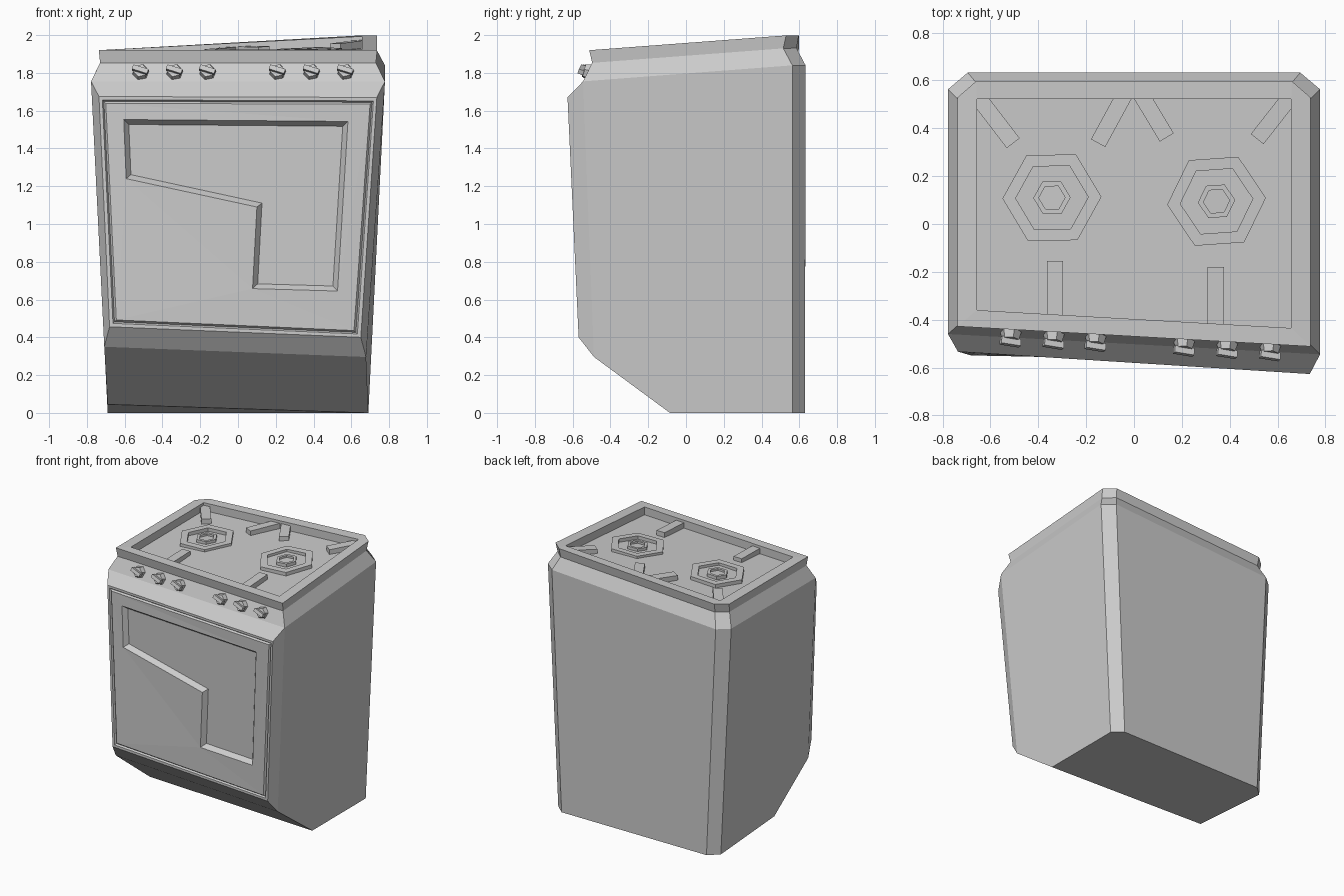
import bpy, bmesh, math
from mathutils import Vector, Matrix

cube = bpy.data.objects.get("Cube")
if cube:
    bpy.data.objects.remove(cube, do_unlink=True)

mat = bpy.data.materials.new("plain_grey")
mat.use_nodes = True
GREY = (0.6, 0.6, 0.6, 1)
mat.diffuse_color = GREY
mat.node_tree.nodes["Principled BSDF"].inputs["Base Color"].default_value = GREY


def finish(bm, name):
    bmesh.ops.recalc_face_normals(bm, faces=bm.faces)
    mesh = bpy.data.meshes.new(name)
    bm.to_mesh(mesh)
    bm.free()
    mesh.materials.append(mat)
    obj = bpy.data.objects.new(name, mesh)
    bpy.context.scene.collection.objects.link(obj)
    return obj


def bridge(bm, a, b):
    n = len(a)
    return [bm.faces.new((a[i], a[(i + 1) % n], b[(i + 1) % n], b[i])) for i in range(n)]


# The cooker is crooked: its top is a twisted plane, and so is its front
def top_z(x, y):
    return 1.92 + 0.08 * (x + 0.74) / 1.48 * max(0, (y + 0.5) / 1.05)


def front_y(x, z):
    u, v = (x + 0.7) / 1.4, (z - 0.42) / 1.25
    left = -0.55 + 0.014 * v
    right = -0.57 - 0.055 * v
    return left + (right - left) * u


def ring(bm, w, front_l, front_r, y_side, y_back, cut, z_of):
    """Six-sided outline with cut back corners, from front left round to the side."""
    pts = [(-w, front_l), (w, front_r), (w, y_side), (w - cut, y_back),
           (-w + cut, y_back), (-w, y_side)]
    return [bm.verts.new((x, y, z_of(x, y))) for x, y in pts]


# Body shell
bm = bmesh.new()
base = ring(bm, 0.69, -0.085, -0.085, 0.563, 0.63, 0.075, lambda x, y: 0.045 if x < 0 and y < 0 else 0)
shoulder = ring(bm, 0.778, -0.46, -0.545, 0.563, 0.633, 0.083,
                lambda x, y: 1.84 if x > 0 and y > 0 else 1.755)
neck = ring(bm, 0.73, -0.418, -0.497, 0.515, 0.585, 0.075, lambda x, y: top_z(x, y) - 0.067)
rim = ring(bm, 0.737, -0.428, -0.512, 0.53, 0.597, 0.077, top_z)
side_l, side_r = bm.verts.new((-0.708, -0.47, 0.35)), bm.verts.new((0.678, -0.487, 0.296))
door = [bm.verts.new((x, front_y(x, z), z))
        for x, z in ((-0.68, 0.456), (0.65, 0.4), (0.735, 1.67), (-0.736, 1.675))]
bm.faces.new(base)
for i in (2, 3, 4):
    bm.faces.new((base[i], base[i + 1], shoulder[i + 1], shoulder[i]))
bm.faces.new((base[1], base[2], shoulder[2], shoulder[1], side_r))
bm.faces.new((base[5], base[0], side_l, shoulder[0], shoulder[5]))
bm.faces.new((side_r, shoulder[1], door[2], door[1]))
bm.faces.new((side_l, door[0], door[3], shoulder[0]))
bm.faces.new((door[3], door[2], shoulder[1], shoulder[0]))
bm.faces.new((base[0], base[1], side_r, side_l))
bm.faces.new((side_l, side_r, door[1], door[0]))
bridge(bm, shoulder, neck)
bridge(bm, neck, rim)

# Sunken hob tray inside the rim
inner = [(-0.657, -0.36), (0.657, -0.435), (0.657, 0.523), (-0.657, 0.523)]
lip = [bm.verts.new((x, y, top_z(x, y))) for x, y in inner]
tray = [bm.verts.new((x, y, top_z(x, y) - 0.06)) for x, y in inner]
bridge(bm, lip, tray)
bm.faces.new(tray)
bm.faces.new((rim[0], rim[1], lip[1], lip[0]))
bm.faces.new((rim[1], rim[2], lip[2], lip[1]))
bm.faces.new((rim[2], rim[3], lip[2]))
bm.faces.new((rim[3], rim[4], lip[3], lip[2]))
bm.faces.new((rim[4], rim[5], lip[3]))
bm.faces.new((rim[5], rim[0], lip[0], lip[3]))


# Door with a shallow groove around it
def door_loop(margin, depth):
    loop = []
    for v, sx, sz in zip(door, (1, -1, -1, 1), (1, 1, -1, -1)):
        x, z = v.co.x + sx * margin, v.co.z + sz * margin
        loop.append(bm.verts.new((x, front_y(x, z) + depth, z)))
    return loop


loops = [door, door_loop(0.018, 0), door_loop(0.026, 0.012), door_loop(0.036, 0)]
for a, b in zip(loops, loops[1:]):
    bridge(bm, a, b)

# Stepped window sunk into the door with sloping edges
window = [Vector(p) for p in ((-0.605, 1.553), (0.582, 1.543), (0.527, 0.645),
                              (0.077, 0.658), (0.1, 1.09), (-0.592, 1.24))]
n, sunk = len(window), []
for i, p in enumerate(window):
    d1 = (p - window[i - 1]).normalized()
    d2 = (window[(i + 1) % n] - p).normalized()
    n1, n2 = Vector((d1.y, -d1.x)), Vector((d2.y, -d2.x))
    sunk.append(p + (n1 + n2) * 0.026 / (1 + n1.dot(n2)))
edge = [bm.verts.new((p.x, front_y(*p), p.y)) for p in window]
glass = [bm.verts.new((p.x, front_y(*p) + 0.035, p.y)) for p in sunk]
bridge(bm, edge, glass)
bm.faces.new(glass)
panel_edges = [bm.edges.get((l[i], l[(i + 1) % len(l)])) for l in (loops[-1], edge) for i in range(len(l))]
bmesh.ops.triangle_fill(bm, use_beauty=True, edges=panel_edges, normal=(0, -1, 0))
finish(bm, "cooker_body")


# Burners: concentric six-sided rings following the tray
def burner(name, cx, cy, turn):
    profile = [(0.207, -0.01), (0.207, 0.03), (0.152, 0.03), (0.152, 0.003), (0.078, 0.003),
               (0.078, 0.03), (0.055, 0.03), (0.055, 0.015)]
    bm = bmesh.new()
    rows = []
    for r, h in profile:
        row = []
        for k in range(6):
            a = math.radians(turn + 60 * k)
            x, y = cx + r * math.cos(a), cy + r * math.sin(a)
            row.append(bm.verts.new((x, y, top_z(x, y) - 0.06 + h)))
        rows.append(row)
    for a, b in zip(rows, rows[1:]):
        bridge(bm, a, b)
    bm.faces.new(rows[-1])
    bm.faces.new(rows[0])
    finish(bm, name)


burner("burner_right", -0.343, 0.11, 1)
burner("burner_left", 0.345, 0.095, 4)


# Pan support bars reaching in from the rim
def bar(name, start, end):
    a, b = Vector(start), Vector(end)
    d = (b - a).normalized()
    s = Vector((-d.y, d.x)) * 0.034
    pts = [a - s, b - s, b + s, a + s]
    bm = bmesh.new()
    low, high = [[bm.verts.new((p.x, p.y, top_z(*p) - 0.06 + h)) for p in pts] for h in (-0.01, 0.04)]
    bm.faces.new(low)
    bm.faces.new(high)
    bridge(bm, low, high)
    finish(bm, name)


bars = [((-0.66, 0.54), (-0.505, 0.338)), ((-0.04, 0.54), (-0.15, 0.338)), ((-0.33, -0.38), (-0.33, -0.155)),
        ((0.03, 0.54), (0.137, 0.362)), ((0.66, 0.54), (0.515, 0.355)), ((0.342, -0.418), (0.342, -0.18))]
for i, (a, b) in enumerate(bars):
    bar(f"support_bar_{i + 1}", a, b)

# Control knobs: six-sided base with a tilted grip, set on the sloping panel
out = Vector((-0.055, -1, 0.35)).normalized()
for i, x in enumerate((-0.515, -0.335, -0.16, 0.21, 0.39, 0.57)):
    foot = Vector((x, -0.482 - 0.053 * x, 1.803))
    across = Vector((0, 0, 1)).cross(out).normalized()
    axes = Matrix((across, out.cross(across), out)).transposed().to_4x4()
    place = Matrix.Translation(foot) @ axes @ Matrix.Rotation(math.radians(-18), 4, "Z")
    bm = bmesh.new()
    bmesh.ops.create_cone(bm, cap_ends=True, segments=6, radius1=0.046, radius2=0.036, depth=0.036,
                          matrix=place @ Matrix.Translation((0, 0, 0.012)))
    bmesh.ops.create_cube(bm, size=1, matrix=place @ Matrix.Translation((0, 0, 0.04))
                          @ Matrix.Diagonal((0.085, 0.026, 0.03, 1)))
    finish(bm, f"knob_{i + 1}")
